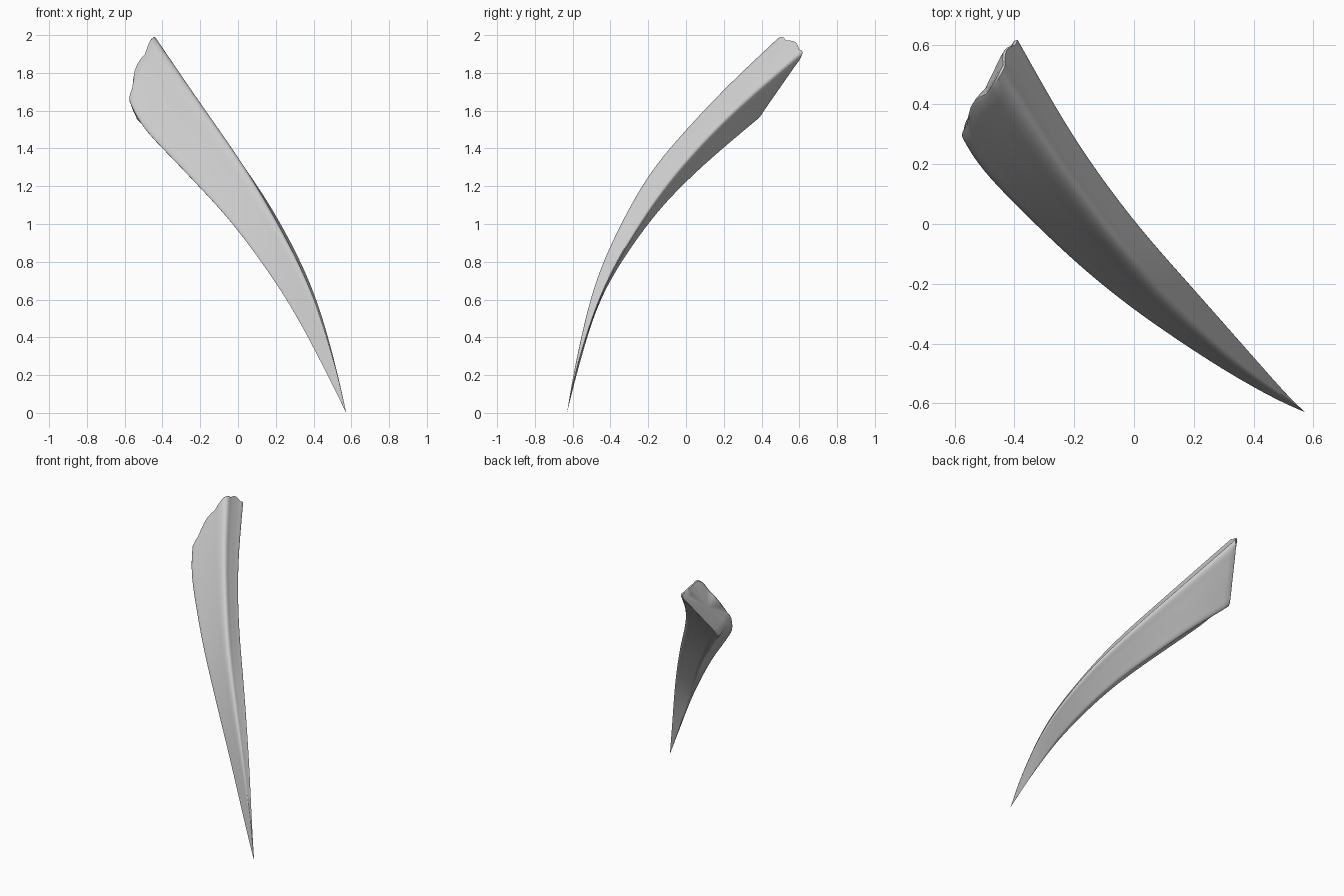
import bpy, bmesh, math
from mathutils import Vector as V

if "Cube" in bpy.data.objects:
    bpy.data.objects.remove(bpy.data.objects["Cube"])

TIP = V((0.573, -0.63, 0.0))
# Four long edges running from the tip to the blunt end
FRONT_RIDGE = [(.528, -.598, .2), (.385, -.5, .64), (.255, -.395, .91), (.055, -.205, 1.265),
               (-.105, -.01, 1.5), (-.28, .225, 1.75), (-.45, .49, 2.0)]
RIGHT_EDGE = [(.525, -.585, .22), (.4, -.44, .65), (.2, -.21, 1.05), (0, .02, 1.345),
              (-.2, .3, 1.63), (-.385, .625, 1.905)]
BACK_RIDGE = [(.475, -.58, .2), (.27, -.445, .62), (.01, -.2, 1.0),
              (-.19, 0, 1.22), (-.36, .2, 1.4), (-.53, .375, 1.545)]
LEFT_EDGE = [(.475, -.587, .2), (.27, -.47, .58), (0, -.29, .965),
             (-.2, -.13, 1.19), (-.4, .06, 1.4), (-.545, .21, 1.555), (-.577, .285, 1.66)]
ROUND = [.3, .2, .16, .16]          # corner softness of each edge
BULGE = [.025, 0, .01, .032]        # how far each side of the blunt end bows out
STATIONS = 48
AXIS = V((-.5, .6, .6)).normalized()


def rail(points, n=STATIONS):
    """Smooth curve through the points, resampled to even spacing."""
    p = [TIP] + [V(q) for q in points]
    p = [2 * p[0] - p[1]] + p + [2 * p[-1] - p[-2]]
    fine = []
    for i in range(1, len(p) - 2):
        a, b, c, d = p[i - 1:i + 3]
        for k in range(20):
            t = k / 20
            fine.append(.5 * (2 * b + (c - a) * t + (2 * a - 5 * b + 4 * c - d) * t * t
                              + (3 * b - a - 3 * c + d) * t ** 3))
    fine.append(p[-2])
    dist = [0]
    for a, b in zip(fine, fine[1:]):
        dist.append(dist[-1] + (b - a).length)
    out, j = [], 0
    for i in range(n + 1):
        s = dist[-1] * i / n
        while j < len(fine) - 2 and dist[j + 1] < s:
            j += 1
        out.append(fine[j].lerp(fine[j + 1], (s - dist[j]) / (dist[j + 1] - dist[j])))
    # relax the spline slightly so the edge flows without kinks
    for _ in range(12):
        out = [out[0]] + [(a + 2 * b + c) / 4 for a, b, c in zip(out, out[1:], out[2:])] + [out[-1]]
    return out


def section(corners, end, steps=6, side=5):
    """Four-sided outline with softened corners; sides bow out near the blunt end."""
    pts = []
    for i, c in enumerate(corners):
        nxt = corners[(i + 1) % 4]
        p0 = c.lerp(corners[i - 1], ROUND[i])
        p1 = c.lerp(nxt, ROUND[i])
        q0 = nxt.lerp(c, ROUND[(i + 1) % 4])
        ctrl = c + .5 * (c - (p0 + p1) / 2)
        for k in range(steps + 1):
            t = k / steps
            pts.append(p0 * (1 - t) ** 2 + ctrl * 2 * t * (1 - t) + p1 * t * t)
        for k in range(1, side):
            t = k / side
            pts.append(p1.lerp(q0, t) + AXIS * (BULGE[i] * end * math.sin(math.pi * t)))
    return pts


# Tusk body: skin the sections
rails = [rail(r) for r in (FRONT_RIDGE, RIGHT_EDGE, BACK_RIDGE, LEFT_EDGE)]
rings = [section([r[i] for r in rails], (i / STATIONS) ** 12) for i in range(1, STATIONS + 1)]

# Blunt end: slightly domed, softened rim
last = rings[-1]
mid = sum(last, V()) / len(last)
for inset, push in ((.95, .01), (.75, .014)):
    rings.append([mid.lerp(q, inset) + AXIS * push for q in last])

bm = bmesh.new()
tip = bm.verts.new(TIP)
end = bm.verts.new(mid + AXIS * .016)
loops = [[bm.verts.new(q) for q in ring] for ring in rings]
n = len(last)
for k in range(n):
    m = (k + 1) % n
    bm.faces.new((tip, loops[0][k], loops[0][m]))
    bm.faces.new((end, loops[-1][m], loops[-1][k]))
    for a, b in zip(loops, loops[1:]):
        bm.faces.new((a[k], b[k], b[m], a[m]))
bmesh.ops.recalc_face_normals(bm, faces=bm.faces)
mesh = bpy.data.meshes.new("tusk")
bm.to_mesh(mesh)
bm.free()
tusk = bpy.data.objects.new("tusk", mesh)
bpy.context.collection.objects.link(tusk)
bpy.context.view_layer.objects.active = tusk
tusk.select_set(True)
bpy.ops.object.shade_smooth_by_angle(angle=math.radians(40))
